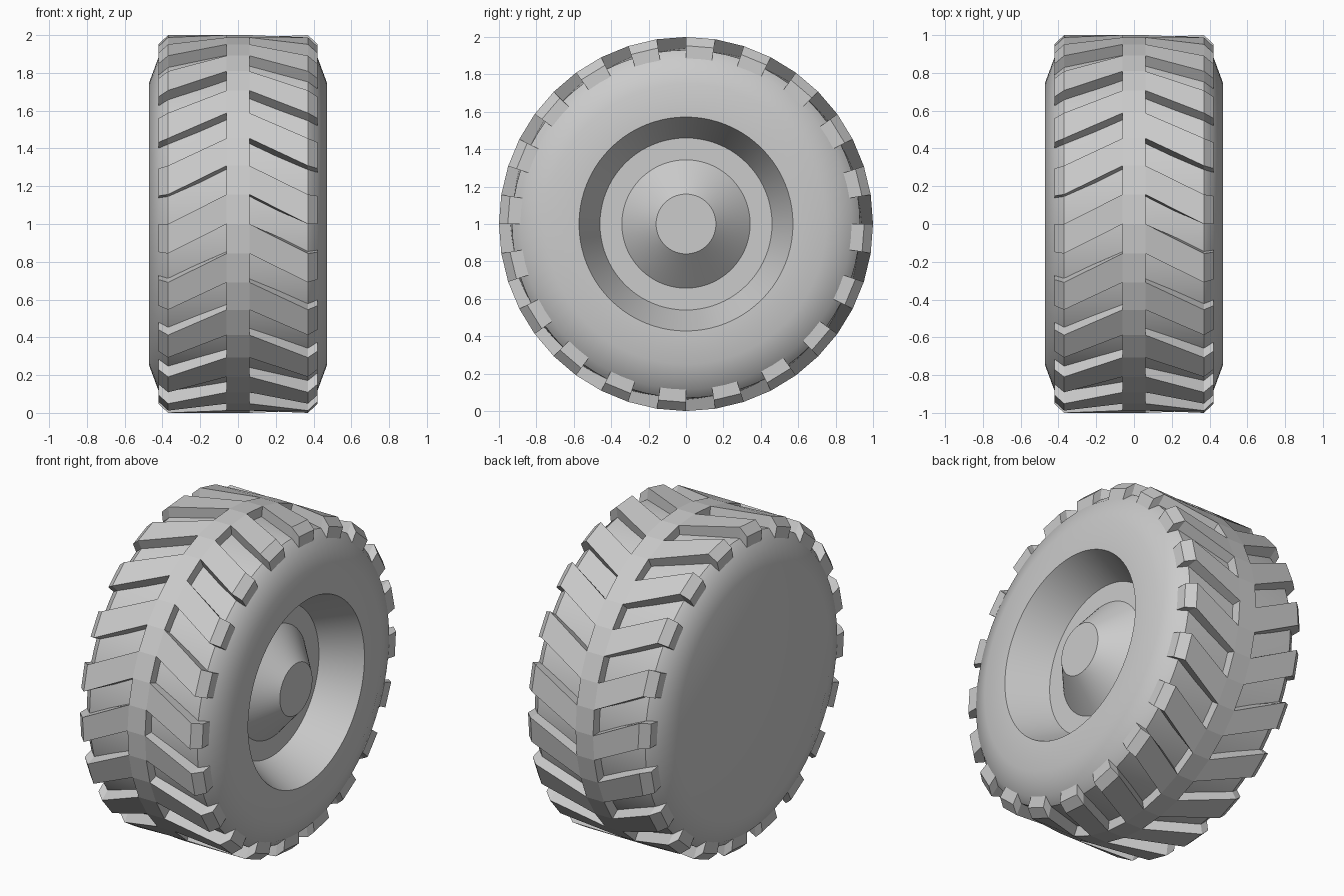
import bpy, bmesh
from math import sin, cos, pi, radians

if "Cube" in bpy.data.objects:
    bpy.data.objects.remove(bpy.data.objects["Cube"])

CENTRE_Z = 1.0
LUGS = 20
HALF = pi / LUGS          # angular width of one lug (half the pitch)


def point(x, r, a):
    # a is measured from the front (-y) upwards around the x axle
    return (x, -r * cos(a), CENTRE_Z + r * sin(a))


def finish(name, bm, smooth):
    bmesh.ops.recalc_face_normals(bm, faces=bm.faces)
    mesh = bpy.data.meshes.new(name)
    bm.to_mesh(mesh)
    bm.free()
    obj = bpy.data.objects.new(name, mesh)
    bpy.context.collection.objects.link(obj)
    if smooth:
        bpy.ops.object.select_all(action='DESELECT')
        obj.select_set(True)
        bpy.context.view_layer.objects.active = obj
        bpy.ops.object.shade_smooth_by_angle(angle=radians(32))
    return obj


def lathe(name, profile, cap_first=False, cap_last=False, n=80):
    # revolve (x, r) points around the axle
    bm = bmesh.new()
    rings = [[bm.verts.new(point(x, r, 2 * pi * i / n)) for i in range(n)]
             for x, r in profile]
    for a, b in zip(rings, rings[1:]):
        for i in range(n):
            j = (i + 1) % n
            bm.faces.new((a[i], a[j], b[j], b[i]))
    if cap_first:
        bm.faces.new(rings[0])
    if cap_last:
        bm.faces.new(rings[-1])
    return finish(name, bm, True)


# Tyre body: closed inner side, rounded shoulders, open outer side
shoulder = [(0.37, 0.93), (0.42, 0.885), (0.47, 0.75)]
lathe("tyre_body",
      [(-x, r) for x, r in reversed(shoulder)] + [(0, 0.94)]
      + shoulder + [(0.47, 0.572)], cap_first=True)

# Recessed wheel dish and central hub
wheel_dish = lathe("wheel_dish", [(0.47, 0.572), (0.235, 0.46), (0.235, 0.34)])
# dish faces look outwards to +x, towards the axle
wheel_dish.data.update()
if wheel_dish.data.polygons[-1].normal.x < 0:
    wheel_dish.data.flip_normals()
lathe("hub", [(0.235, 0.343), (0.40, 0.16)], cap_last=True)


def tread_lugs(name, side, phase):
    # angled lugs: straight middle, swept arm, chamfered outer end
    # each section: x, angle offset, top radius
    sections = [(-0.06, 0, 1.0), (0.06, 0, 1.0),
                (0.37, -HALF, 1.0), (0.42, -HALF, 0.953)]
    bm = bmesh.new()
    for k in range(LUGS):
        start = phase + 2 * HALF * k
        loops = []
        for x, off, top in sections:
            a, b = start + off, start + off + HALF
            loops.append([bm.verts.new(point(side * x, r, t))
                          for r, t in ((0.88, a), (top, a), (top, b), (0.88, b))])
        for p, q in zip(loops, loops[1:]):
            for i in range(4):
                j = (i + 1) % 4
                bm.faces.new((p[i], p[j], q[j], q[i]))
        bm.faces.new(loops[0])
        bm.faces.new(loops[-1])
    return finish(name, bm, False)


# Two staggered rows of tread lugs interlocking along the centre
tread_lugs("left_tread_lugs", -1, 0)
tread_lugs("right_tread_lugs", 1, HALF)
